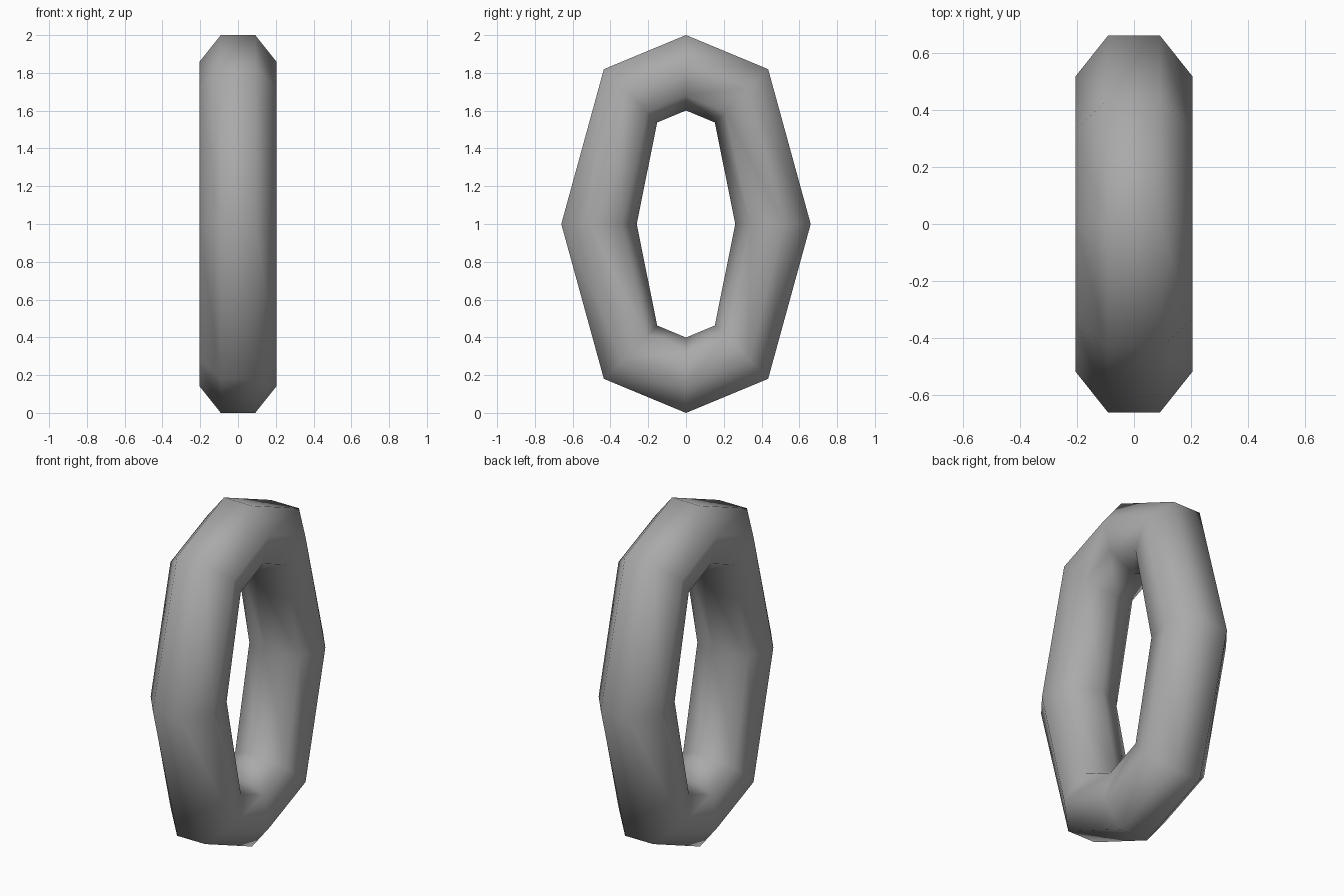
import bpy, bmesh
from math import sin, cos, pi
from mathutils import Vector

cube = bpy.data.objects.get("Cube")
if cube:
    bpy.data.objects.remove(cube)

# Grey metal
grey = bpy.data.materials.new("grey_metal")
grey.use_nodes = True
colour = (0.4, 0.4, 0.4, 1)
grey.diffuse_color = colour
grey.node_tree.nodes["Principled BSDF"].inputs["Base Color"].default_value = colour

# Elongated link: seven-sided section swept around eight stations
SIDES, STATIONS, RADIUS = 7, 8, 0.21
SIDE_Y, TOP_Z = 0.471, 0.811
CORNER_Y, CORNER_Z = 0.301, 0.686


def station_centre(i):
    """Path centre and outward direction in the yz plane."""
    a = 2 * pi * i / STATIONS
    c, s = cos(a), sin(a)
    out = Vector((0, c, s))
    if i % 2:
        y, z = CORNER_Y * (1 if c > 0 else -1), CORNER_Z * (1 if s > 0 else -1)
    else:
        y, z = SIDE_Y * c, TOP_Z * s
    return Vector((0, y, z + 1)), out


bm = bmesh.new()
rings = []
for i in range(STATIONS):
    centre, out = station_centre(i)
    ring = []
    for j in range(SIDES):
        # Flat side faces outward, single corner faces the hole
        a = 2 * pi * (j + 0.5) / SIDES
        ring.append(bm.verts.new(centre + out * RADIUS * cos(a)
                                 + Vector((RADIUS * sin(a), 0, 0))))
    rings.append(ring)

for i, ring in enumerate(rings):
    following = rings[(i + 1) % STATIONS]
    for j in range(SIDES):
        k = (j + 1) % SIDES
        bm.faces.new((ring[j], ring[k], following[k], following[j])).smooth = True
bmesh.ops.recalc_face_normals(bm, faces=bm.faces)

mesh = bpy.data.meshes.new("chain_link")
bm.to_mesh(mesh)
bm.free()
mesh.materials.append(grey)
link = bpy.data.objects.new("chain_link", mesh)
bpy.context.collection.objects.link(link)
